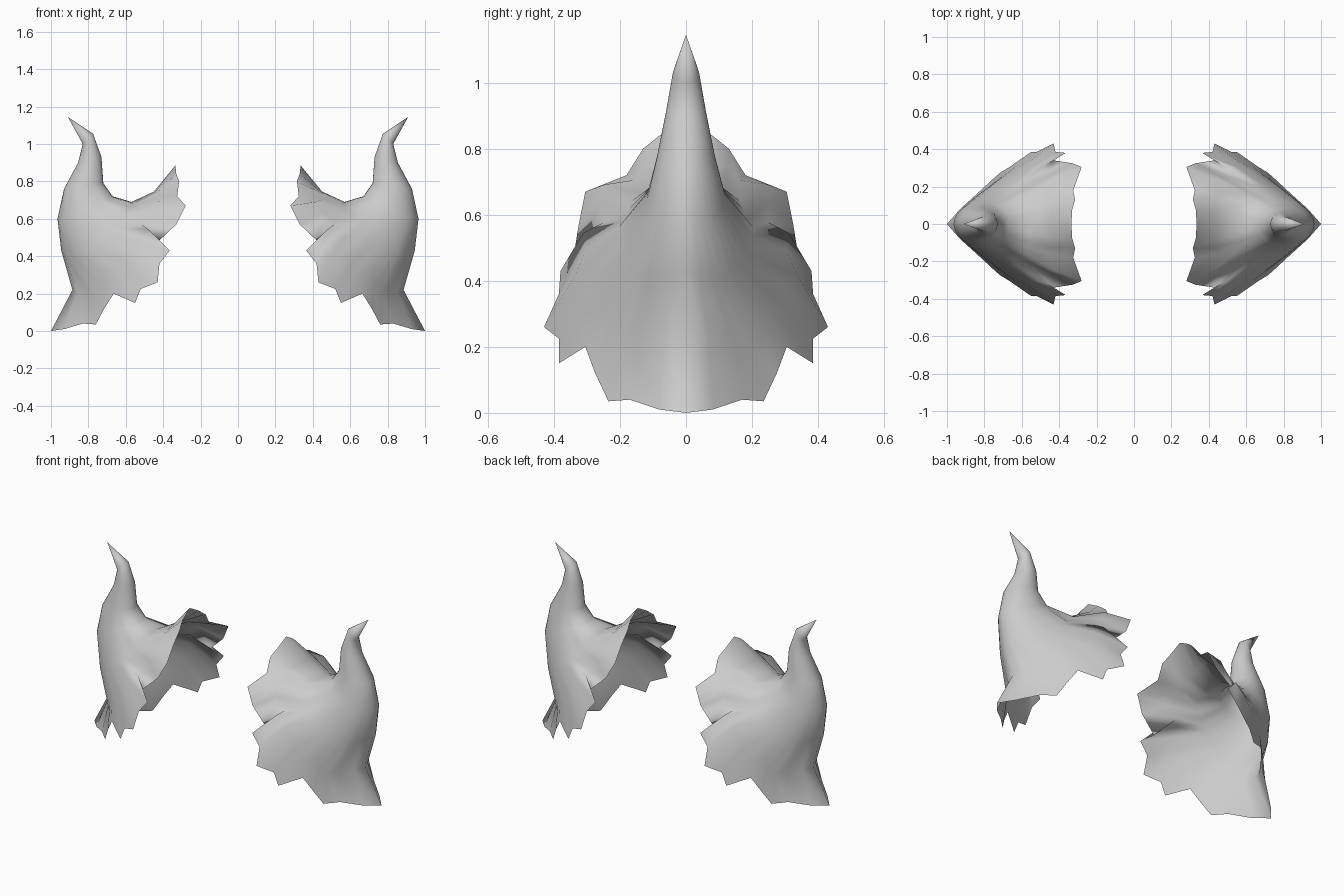
import bpy, bmesh, math
from mathutils import Vector

cube = bpy.data.objects.get("Cube")
if cube:
    bpy.data.objects.remove(cube, do_unlink=True)

grey = bpy.data.materials.new("plain grey")
grey.use_nodes = True
grey.diffuse_color = (0.6, 0.6, 0.6, 1)
grey.node_tree.nodes["Principled BSDF"].inputs["Base Color"].default_value = (0.6, 0.6, 0.6, 1)

# Ragged lower rim, from the inner collar peak round one side to the outer point
RIM = [Vector(p) for p in (
    (.335, 0, .885), (.33, .08, .84), (.315, .13, .80), (.325, .18, .72),
    (.28, .305, .67), (.33, .325, .57), (.43, .34, .475), (.365, .38, .43),
    (.42, .385, .36), (.43, .43, .26), (.52, .385, .225), (.55, .385, .15),
    (.665, .305, .20), (.715, .275, .12), (.76, .235, .035), (.83, .17, .04),
    (.93, .08, .01), (1, 0, 0))]
TIP = Vector((.91, 0, 1.145))
# Horn sections: inner x, inner z, outer x, outer z, half depth
HORN = [(.775, 1.055, .83, 1.0, .04), (.73, .93, .855, .9, .06),
        (.72, .79, .93, .76, .088)]
# Shoulder sections: Bezier handles from the inner to the outer ridge, then pleat strength
SHOULDER = [
    (((.67, 0, .72), (.67, .17, .72), (.95, .15, .56), (.965, 0, .6)), 0),
    (((.57, 0, .69), (.50, .30, .69), (.88, .24, .32), (.945, 0, .43)), .3),
    (((.45, 0, .745), (.36, .40, .80), (.68, .44, .10), (.885, 0, .22)), 1)]
LAST = len(RIM) - 1
NOTCH = 6


def horn_point(section, i):
    """Point i on half of an oval horn section."""
    ix, iz, ox, oz, depth = section
    a = math.pi * i / LAST
    c = math.cos(a)
    return Vector(((ix + ox) / 2 + c * (ix - ox) / 2, depth * math.sin(a),
                   (iz + oz) / 2 + c * (iz - oz) / 2))


def pleat(i):
    """How far the rim spikes in or out at point i, deepest at the side notch."""
    if i in (0, LAST):
        return Vector()
    fold = RIM[i] / 2 - (RIM[i - 1] + RIM[i + 1]) / 4
    if i == NOTCH:
        fold.y -= .03
    return fold


def shoulder_point(section, i):
    """Point i on half of a shoulder section, with the rim pleats fading in."""
    handles, strength = section
    a, b, c, d = map(Vector, handles)
    t = i / LAST
    s = 1 - t
    return (a * s ** 3 + b * 3 * s * s * t + c * 3 * s * t * t + d * t ** 3
            + pleat(i) * strength)


def full_loop(half):
    """Close a half row with its front-back reflection."""
    return half + [Vector((p.x, -p.y, p.z)) for p in half[-2:0:-1]]


def shoulder_guard(name, side):
    bm = bmesh.new()
    rows = [[horn_point(s, i) for i in range(LAST + 1)] for s in HORN]
    rows += [[shoulder_point(s, i) for i in range(LAST + 1)] for s in SHOULDER]
    rows.append(RIM)
    loops = [[bm.verts.new((p.x * side, p.y, p.z)) for p in full_loop(r)] for r in rows]
    tip = bm.verts.new((TIP.x * side, TIP.y, TIP.z))
    n = len(loops[0])

    def face(*verts):
        f = bm.faces.new(verts if side < 0 else verts[::-1])
        f.smooth = True

    # Horn point, then the bands of horn and shoulder
    for j in range(n):
        k = (j + 1) % n
        face(tip, loops[0][k], loops[0][j])
        for upper, lower in zip(loops, loops[1:]):
            face(upper[j], upper[k], lower[k], lower[j])
    # Make the sheet face outwards
    bm.normal_update()
    outer = loops[3][LAST]
    if outer.normal.x * side < 0:
        bmesh.ops.reverse_faces(bm, faces=bm.faces[:])
    mesh = bpy.data.meshes.new(name)
    bm.to_mesh(mesh)
    bm.free()
    mesh.materials.append(grey)
    bpy.context.collection.objects.link(bpy.data.objects.new(name, mesh))


shoulder_guard("left_shoulder_guard", 1)
shoulder_guard("right_shoulder_guard", -1)
